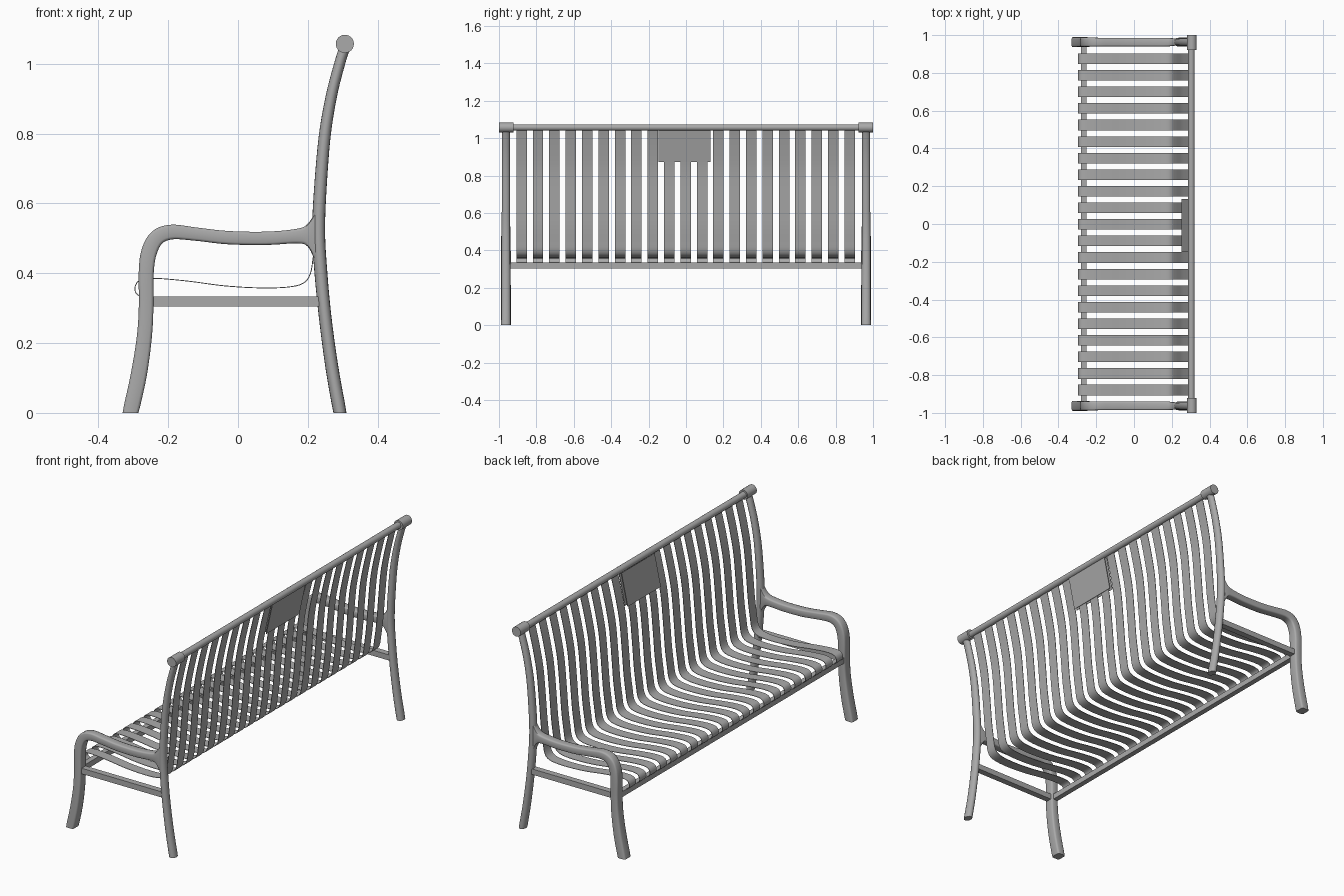
import bpy, bmesh, math
from mathutils import Vector

if "Cube" in bpy.data.objects:
    bpy.data.objects.remove(bpy.data.objects["Cube"])

metal = bpy.data.materials.new("dark_grey_metal")
metal.diffuse_color = (0.4, 0.4, 0.4, 1)
metal.use_nodes = True
metal.node_tree.nodes["Principled BSDF"].inputs["Base Color"].default_value = metal.diffuse_color


def spline(pts, steps):
    """Catmull-Rom sampling of tuples of any length."""
    p = [Vector(q) for q in pts]
    p = [2 * p[0] - p[1]] + p + [2 * p[-1] - p[-2]]
    out = []
    for i in range(1, len(p) - 2):
        a, b, c, d = p[i - 1:i + 3]
        for s in range(steps):
            t = s / steps
            out.append(0.5 * (2 * b + (c - a) * t + (2 * a - 5 * b + 4 * c - d) * t * t
                              + (3 * b - a - 3 * c + d) * t ** 3))
    return out + [p[-2]]


def finish(bm, name, angle=50):
    bmesh.ops.recalc_face_normals(bm, faces=bm.faces)
    me = bpy.data.meshes.new(name)
    bm.to_mesh(me)
    bm.free()
    me.materials.append(metal)
    ob = bpy.data.objects.new(name, me)
    bpy.context.collection.objects.link(ob)
    bpy.ops.object.select_all(action='DESELECT')
    ob.select_set(True)
    bpy.context.view_layer.objects.active = ob
    bpy.ops.object.shade_smooth_by_angle(angle=math.radians(angle))
    return ob


def sweep(name, pts, section, y, steps=5, grounded=False):
    """Sweep a section along a path of (x, z, thickness, depth) at the given y."""
    path = spline(pts, steps)
    bm = bmesh.new()
    rings = []
    for i, p in enumerate(path):
        a, b = path[max(i - 1, 0)], path[min(i + 1, len(path) - 1)]
        t = Vector((b[0] - a[0], b[1] - a[1])).normalized()
        ring = []
        for u, v in section:
            x, z = p[0] - t.y * u * p[2], p[1] + t.x * u * p[2]
            if grounded and i == 0:
                z = 0
            ring.append(bm.verts.new((x, y + v * p[3], z)))
        rings.append(ring)
    n = len(section)
    for r, s in zip(rings, rings[1:]):
        for j in range(n):
            k = (j + 1) % n
            bm.faces.new((r[j], r[k], s[k], s[j]))
    bm.faces.new(rings[0])
    bm.faces.new(rings[-1])
    return finish(bm, name)


def rod(name, x, z, y0, y1, radius):
    bm = bmesh.new()
    bmesh.ops.create_cone(bm, cap_ends=True, segments=24, radius1=radius, radius2=radius, depth=y1 - y0)
    for v in bm.verts:
        v.co = Vector((x + v.co.x, (y0 + y1) / 2 + v.co.z, z + v.co.y))
    return finish(bm, name)


def box(name, lo, hi):
    bm = bmesh.new()
    bmesh.ops.create_cube(bm, size=1)
    for v in bm.verts:
        v.co = Vector([(l + h) / 2 + c * (h - l) for l, h, c in zip(lo, hi, v.co)])
    return finish(bm, name)


round_sec = [(0.5 * math.cos(i * math.tau / 16), 0.5 * math.sin(i * math.tau / 16)) for i in range(16)]
box_sec = [(0.5, 0.32), (0.45, 0.45), (0.32, 0.5), (-0.32, 0.5), (-0.45, 0.45), (-0.5, 0.32),
           (-0.5, -0.32), (-0.45, -0.45), (-0.32, -0.5), (0.32, -0.5), (0.45, -0.45), (0.5, -0.32)]
flat_sec = [(0.5, 0.5), (-0.5, 0.5), (-0.5, -0.5), (0.5, -0.5)]

post = [(0.292, 0, .038, .05), (0.269, 0.13, .037, .048), (0.249, 0.28, .036, .047), (0.236, 0.42, .037, .046),
        (0.231, 0.52, .037, .045), (0.235, 0.63, .036, .044), (0.248, 0.79, .034, .043),
        (0.268, 0.91, .032, .042), (0.291, 1.0, .031, .042), (0.305, 1.045, .031, .042)]
arm = [(-0.308, 0, .046, .054), (-0.284, 0.11, .046, .053), (-0.268, 0.22, .043, .052), (-0.263, 0.31, .042, .052),
       (-0.263, 0.40, .043, .052), (-0.255, 0.46, .045, .05), (-0.232, 0.502, .045, .048),
       (-0.19, 0.518, .042, .046), (-0.12, 0.512, .038, .045), (-0.03, 0.502, .038, .045),
       (0.08, 0.5, .038, .045), (0.165, 0.506, .041, .045), (0.198, 0.508, .062, .043),
       (0.222, 0.508, .14, .036)]

# Side frames
for s in (-1, 1):
    sweep("back_post", post, round_sec, s * 0.963, grounded=True)
    sweep("front_leg_and_arm", arm, box_sec, s * 0.963, grounded=True)
    y = sorted((s * 0.945, s * 0.978))
    box("side_rail", (-0.255, y[0], 0.304), (0.24, y[1], 0.334))
    y = sorted((s * 0.922, s * 1.0))
    rod("rail_end_cap", 0.306, 1.057, y[0], y[1], 0.026)

# Long rails
rod("top_rail", 0.304, 1.057, -0.93, 0.93, 0.017)
box("front_rail", (-0.28, -0.95, 0.304), (-0.252, 0.95, 0.334))

# Curved slats
line = [(-0.28, 0.333), (-0.293, 0.345), (-0.294, 0.364), (-0.278, 0.381), (-0.23, 0.385), (-0.14, 0.377),
        (-0.04, 0.364), (0.06, 0.358), (0.14, 0.36), (0.186, 0.371), (0.207, 0.398), (0.216, 0.45),
        (0.228, 0.54), (0.238, 0.66), (0.252, 0.81), (0.270, 0.91), (0.291, 1.0), (0.303, 1.045)]
slat = [(x, z, 0.0025, 0.056) for x, z in line]
for i in range(-10, 11):
    sweep("slat", slat, flat_sec, i * 0.0877 - 0.002, steps=4)

# Plain plaque: thin plates on both faces of the backrest
for d in (-0.008, 0.008):
    plate = [(0.262 + d, 0.874, 0.003, 0.28), (0.299 + d, 1.044, 0.003, 0.28)]
    sweep("plaque_plate", plate, flat_sec, -0.008, steps=1)
